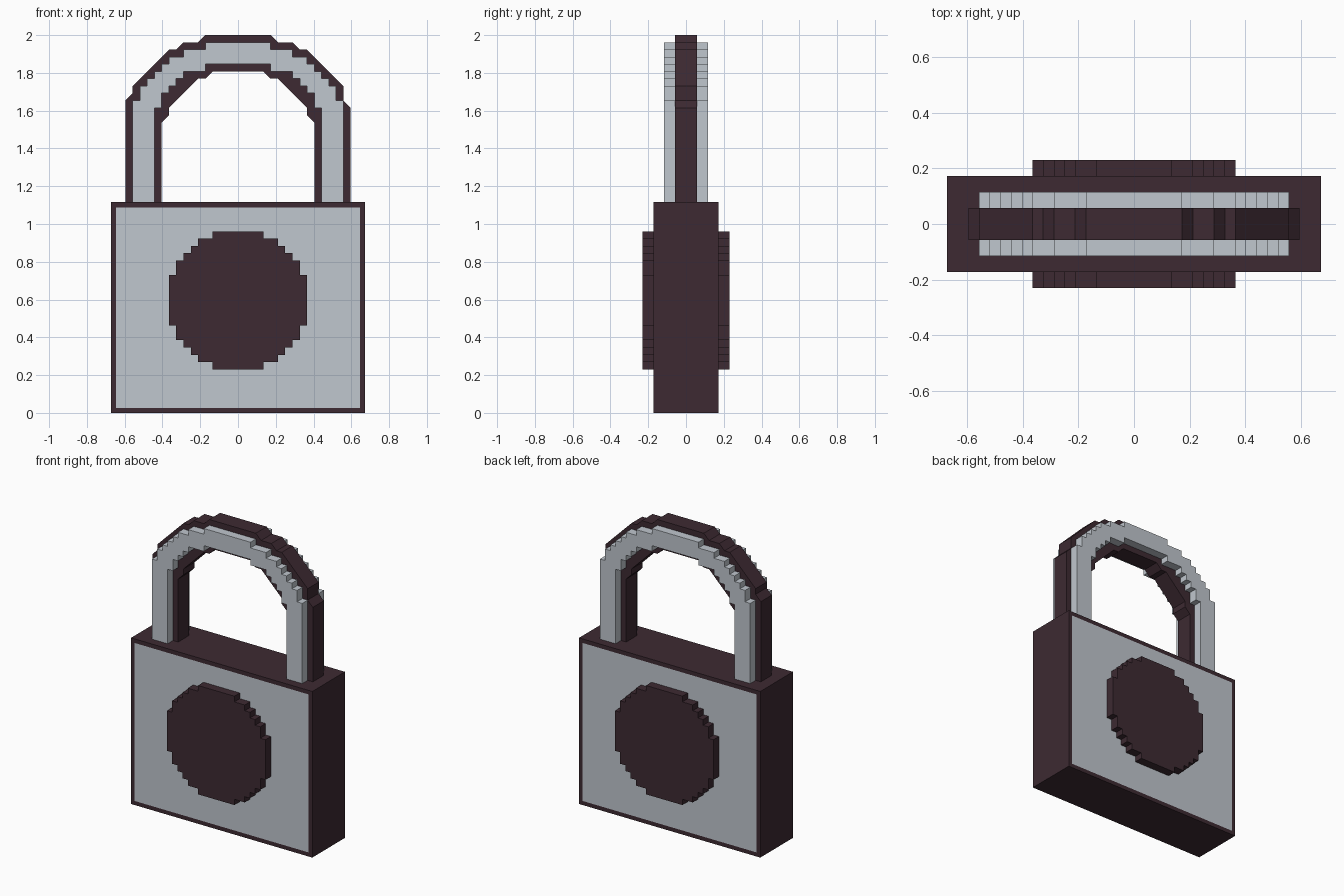
import bpy
import bmesh

if "Cube" in bpy.data.objects:
    bpy.data.objects.remove(bpy.data.objects["Cube"])

U = 2 / 52  # one grid cell of the blocky design


def make_material(name, color):
    mat = bpy.data.materials.new(name)
    mat.diffuse_color = color
    mat.use_nodes = True
    mat.node_tree.nodes["Principled BSDF"].inputs["Base Color"].default_value = mat.diffuse_color
    return mat


dark = make_material("dark_plum", (0.047, 0.023, 0.032, 1))
steel = make_material("pale_steel", (0.53, 0.57, 0.62, 1))


def stairs(steps):
    """Stepped outline, from (half width, height) columns, top to side."""
    pts = [steps[0]]
    for (x0, _), (x1, z1) in zip(steps, steps[1:]):
        pts += [(x0, z1), (x1, z1)]
    return pts


def flip(pts):
    return [(-x, z) for x, z in reversed(pts)]


def prism(name, outline, y0, y1, mats, mirror=False, frame=0):
    """Extrude an XZ outline (in cells) from y0 to y1."""
    bm = bmesh.new()
    front = bm.faces.new([bm.verts.new((x * U, y0 * U, z * U)) for x, z in outline])
    ext = bmesh.ops.extrude_face_region(bm, geom=[front], use_keep_orig=True)["geom"]
    bmesh.ops.translate(bm, vec=(0, (y1 - y0) * U, 0),
                        verts=[v for v in ext if isinstance(v, bmesh.types.BMVert)])
    bmesh.ops.recalc_face_normals(bm, faces=bm.faces[:])
    if frame:  # coloured panels inside a border on front and back
        panels = [f for f in bm.faces if abs(f.normal.y) > 0.9]
        bmesh.ops.inset_individual(bm, faces=panels, thickness=frame * U)
        for f in panels:
            f.material_index = 1
    mesh = bpy.data.meshes.new(name)
    bm.to_mesh(mesh)
    bm.free()
    for m in mats:
        mesh.materials.append(m)
    obj = bpy.data.objects.new(name, mesh)
    bpy.context.collection.objects.link(obj)
    if mirror:
        mod = obj.modifiers.new("front_to_back", "MIRROR")
        mod.use_axis = (False, True, False)
        mod.use_mirror_merge = False
    return obj


# Body with flush framed panels
prism("lock_body", [(-17.5, 0), (17.5, 0), (17.5, 29), (-17.5, 29)],
      -4.5, 4.5, [dark, steel], frame=1)

# Stepped round plate on both faces
quarter = stairs([(3.5, 9.5), (5.5, 8.5), (6.5, 7.5), (7.5, 6.5), (8.5, 5.5), (9.5, 3.5)])
upper = flip(quarter) + quarter
disc = upper + [(x, -z) for x, z in reversed(upper)]
prism("round_plate", [(x, z + 15.5) for x, z in disc], -6, -4.5, [dark], mirror=True)

# Dark shackle core with chamfered outline
arch = [(4.5, 52), (5.5, 51), (7.5, 51), (8.5, 50), (9.5, 50), (14.5, 45)]
outer_right = arch + [(14.5, 43), (15.5, 42), (15.5, 29)]
outer_left = arch + [(14.5, 44), (15.5, 43), (15.5, 29)]
inner = [(3.5, 47), (4.5, 46), (5.5, 46), (9.5, 42), (9.5, 41), (10.5, 40), (10.5, 29)]
prism("shackle_core", outer_right + inner[::-1] + flip(inner)[::-1] + flip(outer_left),
      -1.5, 1.5, [dark])

# Pale stepped shackle cladding, front and back
outer = stairs([(4.5, 51), (7.5, 50), (9.5, 49), (10.5, 48), (11.5, 47),
                (12.5, 46), (13.5, 45), (14.5, 43)]) + [(14.5, 29)]
inner = stairs([(4.5, 48), (7.5, 47), (8.5, 46), (9.5, 45), (10.5, 44),
                (11.5, 42)]) + [(11.5, 29)]
prism("shackle_cladding", outer + inner[::-1] + flip(inner)[::-1] + flip(outer),
      -3, -1.5, [steel], mirror=True)
